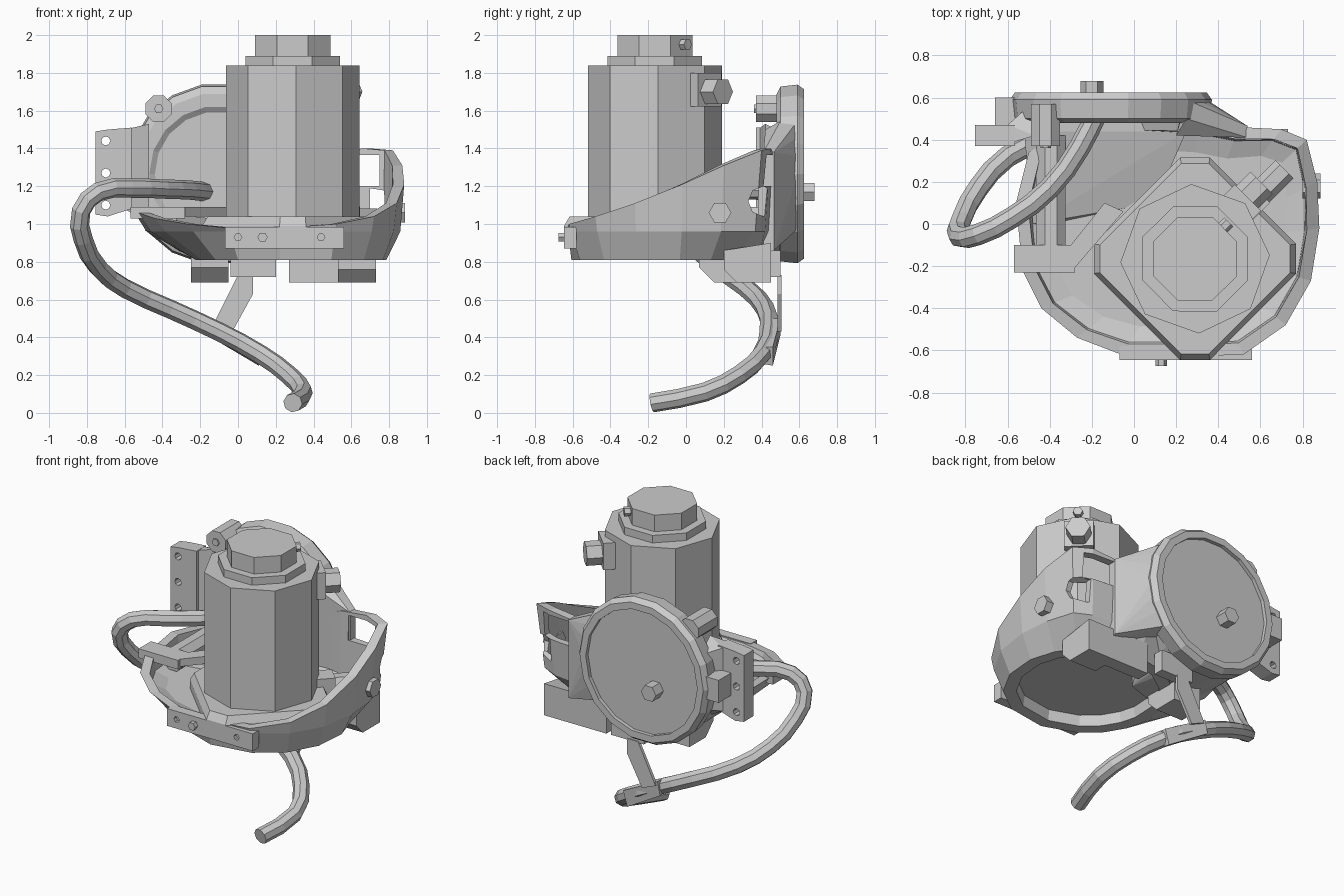
import bpy, bmesh
from math import sin, cos, pi, radians
from mathutils import Vector

if "Cube" in bpy.data.objects:
    bpy.data.objects.remove(bpy.data.objects["Cube"])


def finish(name, bm):
    bmesh.ops.recalc_face_normals(bm, faces=bm.faces)
    me = bpy.data.meshes.new(name)
    bm.to_mesh(me)
    bm.free()
    ob = bpy.data.objects.new(name, me)
    bpy.context.collection.objects.link(ob)
    return ob


def hull(name, pts):
    bm = bmesh.new()
    vs = [bm.verts.new(p) for p in pts]
    res = bmesh.ops.convex_hull(bm, input=vs)
    junk = {v for v in res["geom_interior"] + res["geom_unused"]
            if isinstance(v, bmesh.types.BMVert)}
    bmesh.ops.delete(bm, geom=list(junk), context='VERTS')
    bmesh.ops.dissolve_limit(bm, angle_limit=0.02, verts=bm.verts, edges=bm.edges)
    return finish(name, bm)


def box(name, lo, hi):
    return hull(name, [(x, y, z) for x in (lo[0], hi[0])
                       for y in (lo[1], hi[1]) for z in (lo[2], hi[2])])


def prism(name, n, r, a, b, rot=0.0):
    """n-sided bar from point a to point b"""
    a, b = Vector(a), Vector(b)
    q = (b - a).to_track_quat('Z', 'Y')
    return hull(name, [c + q @ Vector((r * cos(rot + 2 * pi * i / n), r * sin(rot + 2 * pi * i / n), 0))
                       for c in (a, b) for i in range(n)])


def loft(name, rings):
    """skin closed rings and cap both ends"""
    bm = bmesh.new()
    vr = [[bm.verts.new(p) for p in r] for r in rings]
    n = len(vr[0])
    for r0, r1 in zip(vr, vr[1:]):
        for i in range(n):
            j = (i + 1) % n
            bm.faces.new((r0[i], r0[j], r1[j], r1[i]))
    bm.faces.new(vr[0])
    bm.faces.new(vr[-1])
    return finish(name, bm)


def cut(ob, cutter):
    m = ob.modifiers.new("cut", 'BOOLEAN')
    m.operation, m.solver, m.object = 'DIFFERENCE', 'EXACT', cutter
    bpy.context.view_layer.objects.active = ob
    bpy.ops.object.modifier_apply(modifier=m.name)
    bpy.data.objects.remove(cutter)


# bowl: outline points with rim height
rim = [(.52, -.62, 1.0), (.72, -.48, 1.04), (.84, -.27, 1.11), (.88, -.02, 1.21),
       (.87, .2, 1.31), (.82, .4, 1.39), (.7, .45, 1.4), (.5, .46, 1.38),
       (.3, .5, 1.3), (.02, .5, 1.0), (-.3, .46, 1.0), (-.5, .34, 1.06),
       (-.56, .1, 1.08), (-.53, -.22, 1.06), (-.44, -.4, 1.03),
       (-.27, -.54, 1.0), (-.06, -.62, .98), (.22, -.63, .98)]
C = Vector((.28, -.1, 0))


def circle_ring(r, z):
    ring = [C + (Vector((x, y, 0)) - C).normalized() * r for x, y, _ in rim]
    return [Vector((p.x, p.y, z)) for p in ring]


def inset(d, z=None):
    out = []
    for x, y, zt in rim:
        v = Vector((x, y, 0)) - C
        p = C + v * (1 - d / v.length)
        out.append(Vector((p.x, p.y, zt if z is None else z)))
    return out


top, bottom = inset(0), circle_ring(.51, .81)
mid = [b.lerp(t, .78) for t, b in zip(top, bottom)]
for v in mid:
    v.z = .96
bowl = loft("bowl_housing", [inset(.16, .935), inset(.07, .965), inset(.06), top, mid,
                             bottom, circle_ring(.43, .81), circle_ring(.42, .88)])
cut(bowl, box("window_cutter", (.53, .25, 1.2), (.75, .7, 1.365)))
cut(bowl, prism("slot_cutter", 8, .08, (.7, .41, 1.12), (1, .41, 1.12)))

# round drum at the back, with recessed cover
prof = [(.01, .6), (.41, .6), (.41, .625), (.455, .625), (.48, .59), (.47, .5),
        (.43, .48), (.36, .48), (.33, .5), (.01, .5)]
N = 18
loft("drum", [[(-.11 + r * cos(2 * pi * i / N), y, 1.265 + r * sin(2 * pi * i / N))
               for i in range(N)] for r, y in prof])
prism("drum_bolt", 6, .055, (-.2, .58, 1.17), (-.2, .68, 1.17))


# necks blending drum into bowl
def arc(a0, a1, r, ys):
    return [(-.11 + r * cos(radians(a)), y, 1.265 + r * sin(radians(a)))
            for a in range(a0, a1, 13) for y in ys]


hull("lower_neck", arc(205, 330, .455, (.44, .58)) +
     [(-.48, 0, .98), (-.35, 0, .9), (-.2, 0, .82), (.1, .1, .82), (.1, .1, .92)])
hull("side_neck", arc(-40, 41, .455, (.5, .59)) +
     [(.2, .42, .95), (.2, .42, 1.5), (.54, .41, .84), (.54, .41, 1.38),
      (.54, .465, .86), (.54, .465, 1.38)])

# motor: flange, octagonal body, stepped cap
M = (.29, -.165)
prof8 = [(.48, -.07), (.48, .07), (.07, .48), (-.07, .48),
         (-.48, .07), (-.48, -.07), (-.07, -.48), (.07, -.48)]
hull("motor_flange", [(M[0] + x * s, M[1] + y * s, z) for s, z in ((1, .9), (1, .99), (.94, 1.04))
                      for x, y in prof8])
for name, r, z0, z1, rot in (("motor_body", .355, .95, 1.84, .05), ("motor_step", .27, 1.82, 1.89, .39),
                             ("motor_cap", .215, 1.88, 2.0, .39)):
    prism(name, 8, r, (*M, z0), (*M, z1), rot)
prism("cap_screw", 6, .03, (.4, -.04, 1.95), (.45, .01, 1.95))


# connectors pointing to the back right
def out45(d, z, dx=0.0):
    return (M[0] + dx + d * .707, M[1] + d * .707, z)


prism("connector_base", 4, .125, out45(.28, 1.71, -.04), out45(.41, 1.71, -.04), pi / 4)
prism("connector_plug", 6, .075, out45(.38, 1.70, -.045), out45(.51, 1.70, -.045))
prism("lower_connector_base", 4, .09, out45(.28, 1.03), out45(.44, 1.03), pi / 4)
prism("lower_connector", 6, .06, out45(.4, 1.03), out45(.6, 1.03))

# front plate with bolt and holes
plate = box("front_plate", (-.07, -.645, .87), (.56, -.58, .985))
for x in (0, .31, .44):
    cut(plate, prism("hole", 6, .02, (x, -.7, .93), (x, -.62, .93)))
prism("front_bolt", 6, .027, (.13, -.62, .93), (.13, -.675, .93))
prism("side_bolt", 6, .06, (.8, .18, 1.06), (.885, .18, 1.06))

# left mounting bracket with three holes
bracket = hull("left_bracket", [(x, y, z) for y in (.37, .47) for x, z in
                                ((-.755, 1.05), (-.755, 1.49), (-.69, 1.5), (-.565, 1.51),
                                 (-.565, 1.08), (-.69, 1.04))])
for z in (1.1, 1.27, 1.44):
    cut(bracket, prism("hole", 8, .024, (-.7, .3, z), (-.7, .55, z)))
hull("bracket_web", [(-.6, .38, 1.08), (-.6, .38, 1.5), (-.6, .47, 1.08), (-.6, .47, 1.5),
                     (-.47, .42, 1.0), (-.47, .42, 1.53), (-.5, .56, 1.1), (-.5, .56, 1.46)])
box("bracket_block", (-.66, .44, 1.2), (-.52, .6, 1.35))
prism("drum_boss", 8, .075, (-.42, .37, 1.61), (-.42, .57, 1.61), pi / 8)
prism("boss_screw", 6, .025, (-.42, .36, 1.61), (-.42, .4, 1.61))

# tray and rail inside the left of the bowl
box("tray", (-.57, -.23, 1.03), (-.28, -.1, 1.09))
hull("tray_arm", [(x, y, z) for z in (1.04, 1.09) for x, y in
                  ((-.3, -.23), (-.3, -.1), (-.14, .1), (-.05, .06))])
prism("tray_rail", 8, .075, (-.395, -.12, 1.02), (-.395, .42, 1.02), pi / 8)

# feet under the rear edge of the bowl
hull("right_foot", [(x, y, z) for x in (.53, .73) for y, z in
                    ((.27, .69), (.45, .69), (.45, .9), (.2, .86), (.2, .76))])
box("middle_foot", (.27, .36, .69), (.53, .45, .9))
hull("left_foot", [(x, y, z) for x in (-.25, -.05) for y, z in
                   ((.15, .69), (.32, .69), (.32, .86), (.07, .86), (.07, .77))])

# bent tube
path = [(-.17, .54, 1.17), (-.26, .36, 1.18), (-.4, .17, 1.185), (-.58, .03, 1.19), (-.74, -.05, 1.17),
        (-.83, -.06, 1.07), (-.82, .02, .92), (-.74, .17, .77), (-.6, .32, .66), (-.36, .42, .55),
        (-.1, .44, .43), (.12, .4, .31), (.27, .28, .2), (.345, .1, .11), (.29, -.18, .053)]
cu = bpy.data.curves.new("tube", 'CURVE')
cu.dimensions = '3D'
cu.bevel_depth, cu.bevel_resolution = .051, 2
cu.resolution_u, cu.use_fill_caps = 2, True
sp = cu.splines.new('BEZIER')
sp.bezier_points.add(len(path) - 1)
for bp, p in zip(sp.bezier_points, path):
    bp.co = p
    bp.handle_left_type = bp.handle_right_type = 'AUTO'
sp.use_smooth = False
bpy.context.collection.objects.link(bpy.data.objects.new("tube", cu))

# strap holding the tube
box("strap_mount", (-.04, .43, .72), (.2, .5, .86))
hull("strap", [(x, y, z) for y in (.485, .505) for x, z in
               ((0, .73), (.08, .73), (.08, .63), (-.03, .43), (-.13, .47), (-.02, .64))])
hull("strap_clip", [(-.14, .5, .50), (-.16, .5, .41), (.14, .46, .35), (.11, .46, .25),
                    (-.14, .44, .50), (-.15, .44, .41), (.14, .4, .35), (.11, .4, .26)])
